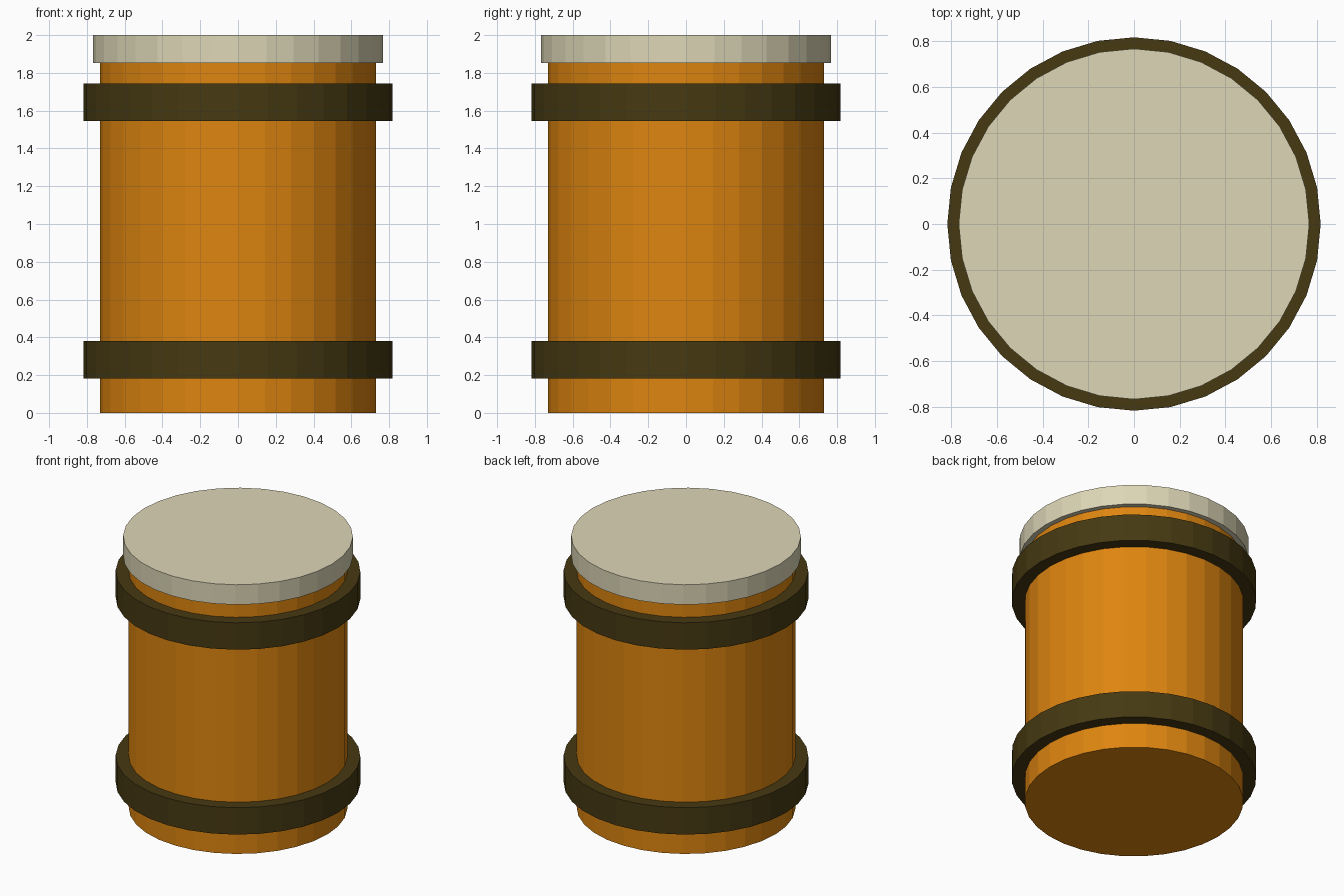
import bpy
import bmesh
from math import cos, sin, tau

SIDES = 32

if "Cube" in bpy.data.objects:
    bpy.data.objects.remove(bpy.data.objects["Cube"])


def make_material(name, rgb):
    mat = bpy.data.materials.new(name)
    mat.use_nodes = True
    color = (*rgb, 1.0)
    mat.diffuse_color = color
    mat.node_tree.nodes["Principled BSDF"].inputs["Base Color"].default_value = color
    return mat


def lathe(name, profile, mat):
    """Spin (radius, height) points into faceted walls; cap the ends, or close the loop for a ring."""
    bm = bmesh.new()
    rings = [[bm.verts.new((r * cos(tau * i / SIDES), r * sin(tau * i / SIDES), z))
              for i in range(SIDES)] for r, z in profile]
    is_ring = len(profile) > 2
    pairs = list(zip(rings, rings[1:]))
    if is_ring:
        pairs.append((rings[-1], rings[0]))
    else:
        bm.faces.new(rings[0])
        bm.faces.new(rings[-1])
    for low, high in pairs:
        for i in range(SIDES):
            j = (i + 1) % SIDES
            bm.faces.new((low[i], low[j], high[j], high[i]))
    bmesh.ops.recalc_face_normals(bm, faces=bm.faces)
    mesh = bpy.data.meshes.new(name)
    bm.to_mesh(mesh)
    bm.free()
    mesh.materials.append(mat)
    obj = bpy.data.objects.new(name, mesh)
    bpy.context.collection.objects.link(obj)
    return obj


orange = make_material("orange_shell", (0.73, 0.235, 0.005))
brown = make_material("dark_brown_band", (0.061, 0.041, 0.006))
cream = make_material("cream_lid", (0.716, 0.672, 0.468))

# Body, tucked slightly into the lid
BODY_R = 0.73
lathe("body", [(BODY_R, 0), (BODY_R, 1.9)], orange)

# Lid
lathe("lid", [(0.767, 1.853), (0.767, 2)], cream)

# Two raised bands around the body
for name, bottom in (("lower_band", 0.183), ("upper_band", 1.545)):
    top = bottom + 0.198
    inner, outer = BODY_R - 0.02, 0.817
    lathe(name, [(inner, bottom), (outer, bottom), (outer, top), (inner, top)], brown)
